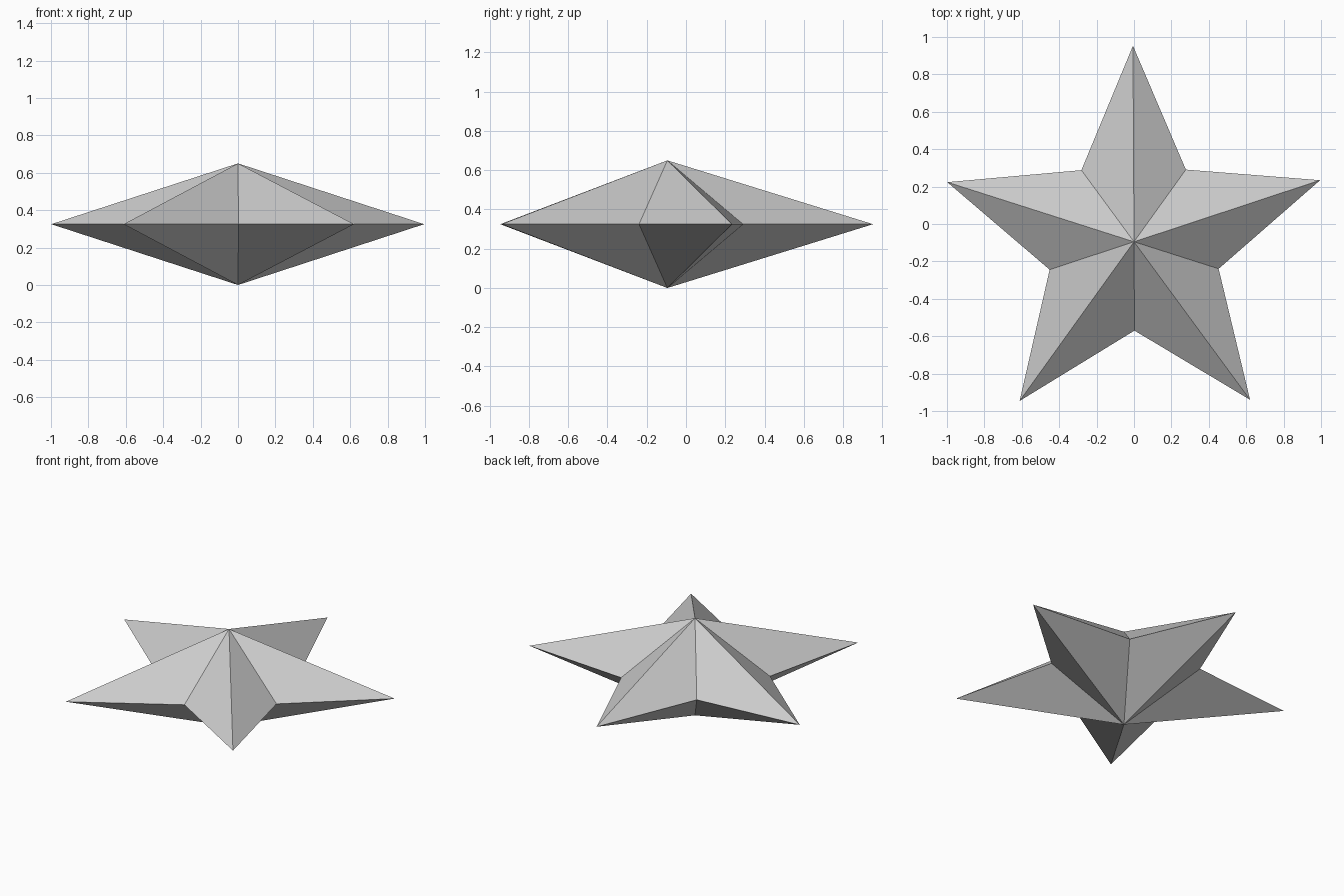
import bpy
import bmesh
from math import cos, sin, pi, radians

cube = bpy.data.objects.get("Cube")
if cube:
    bpy.data.objects.remove(cube, do_unlink=True)

POINTS = 5
TIP_RADIUS, NOTCH_RADIUS = 1.048, 0.475
CENTRE_Y, HALF_HEIGHT = -0.095, 0.325
START = radians(90.3)

# Light grey material
grey = bpy.data.materials.new("light grey")
grey.use_nodes = True
colour = (0.6, 0.6, 0.6, 1)
grey.diffuse_color = colour
grey.node_tree.nodes["Principled BSDF"].inputs["Base Color"].default_value = colour

# Star outline, alternating tips and notches
bm = bmesh.new()
rim = []
for i in range(2 * POINTS):
    radius = NOTCH_RADIUS if i % 2 else TIP_RADIUS
    angle = START + i * pi / POINTS
    rim.append(bm.verts.new((radius * cos(angle), CENTRE_Y + radius * sin(angle), HALF_HEIGHT)))

# Facets rising to the top apex and falling to the bottom apex
top = bm.verts.new((0, CENTRE_Y, 2 * HALF_HEIGHT))
bottom = bm.verts.new((0, CENTRE_Y, 0))
for a, b in zip(rim, rim[1:] + rim[:1]):
    bm.faces.new((a, b, top))
    bm.faces.new((b, a, bottom))

mesh = bpy.data.meshes.new("star")
bm.to_mesh(mesh)
bm.free()
mesh.materials.append(grey)
star = bpy.data.objects.new("star", mesh)
bpy.context.collection.objects.link(star)
